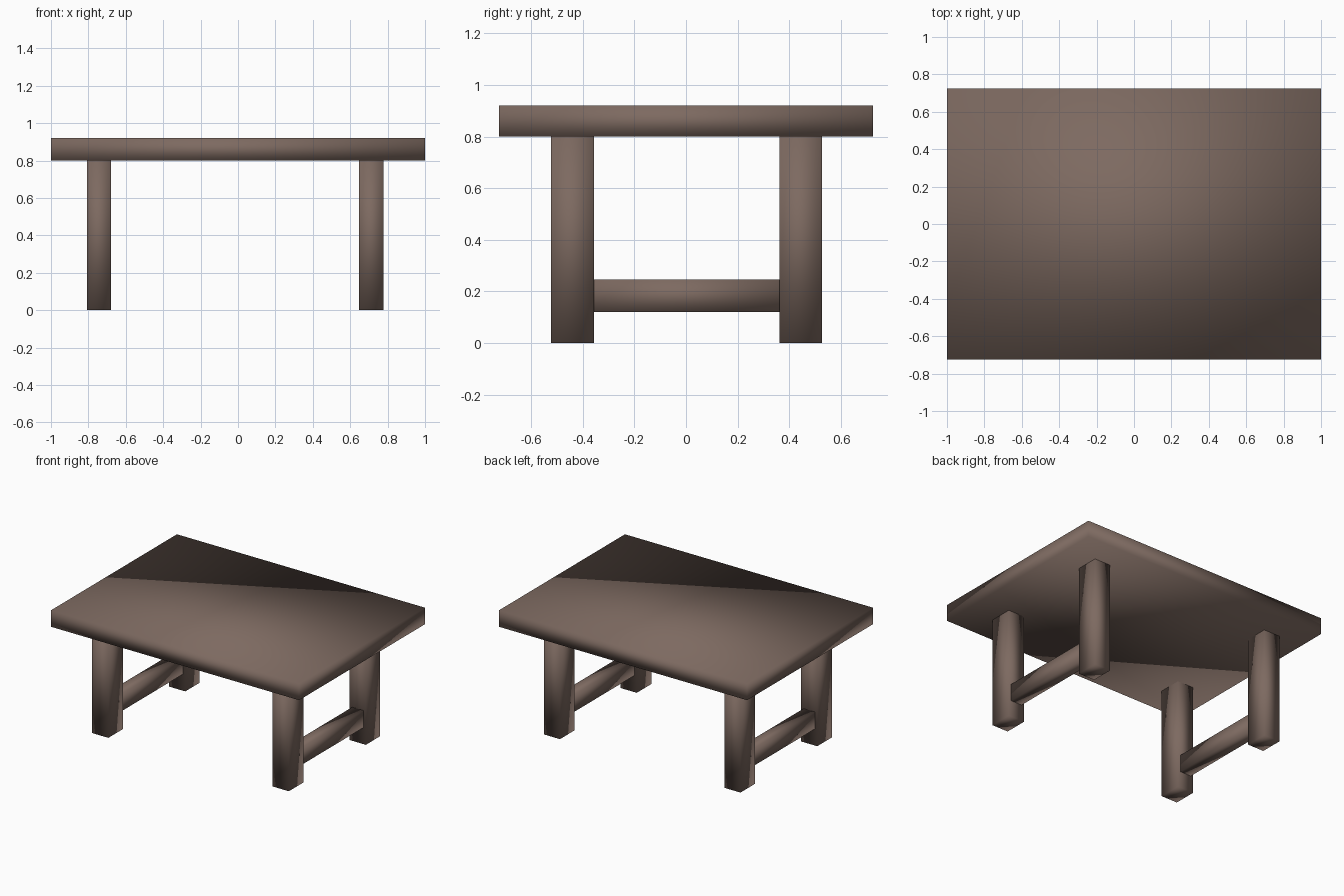
import bpy

if "Cube" in bpy.data.objects:
    bpy.data.objects.remove(bpy.data.objects["Cube"])

# One wood colour for the whole table
wood = bpy.data.materials.new("brown wood")
wood.diffuse_color = (0.205, 0.143, 0.118, 1.0)
wood.use_nodes = True
wood.node_tree.nodes["Principled BSDF"].inputs["Base Color"].default_value = wood.diffuse_color


def box(name, x, y, z):
    """Soft-shaded box from (min, max) ranges on each axis."""
    centre = [(a + b) / 2 for a, b in (x, y, z)]
    size = [b - a for a, b in (x, y, z)]
    bpy.ops.mesh.primitive_cube_add(size=1, location=centre)
    ob = bpy.context.object
    ob.name = name
    ob.scale = size
    bpy.ops.object.transform_apply(location=False, rotation=False, scale=True)
    bpy.ops.object.shade_smooth()
    ob.data.materials.append(wood)
    return ob


# Table top
box("table_top", (-1, 1), (-0.725, 0.725), (0.80, 0.92))

# Leg pairs, each joined by a low stretcher
leg_x = {"left": (-0.808, -0.678), "right": (0.647, 0.777)}
leg_y = {"front": (-0.524, -0.357), "back": (0.362, 0.527)}
for side, x in leg_x.items():
    for end, y in leg_y.items():
        box(f"{end}_{side}_leg", x, y, (0, 0.80))
    box(f"{side}_stretcher", (x[0] + 0.02, x[1] - 0.02),
        (leg_y["front"][1], leg_y["back"][0]), (0.12, 0.245))
